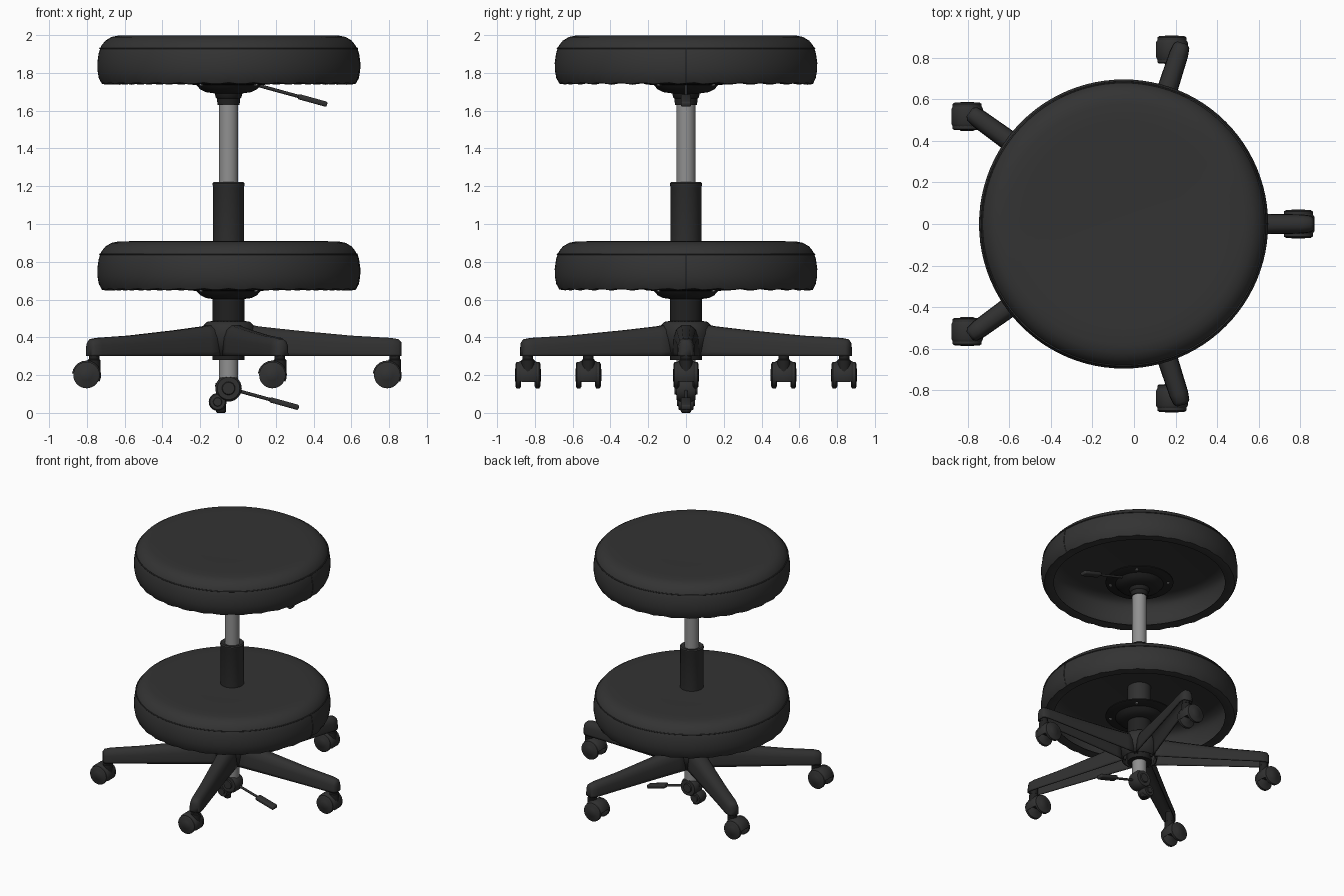
import bpy, bmesh, math
from mathutils import Vector, Matrix

cube = bpy.data.objects.get("Cube")
if cube:
    bpy.data.objects.remove(cube, do_unlink=True)

AXIS = -0.05  # x of the central column


def material(name, value):
    m = bpy.data.materials.new(name)
    m.use_nodes = True
    col = (value, value, value, 1)
    m.diffuse_color = col
    m.node_tree.nodes["Principled BSDF"].inputs["Base Color"].default_value = col
    return m


UPHOLSTERY = material("charcoal upholstery", 0.033)
PLASTIC = material("dark grey plastic", 0.03)
BLACK = material("black fittings", 0.015)
METAL = material("grey metal", 0.28)


def finish(name, bm, mat, loc=(0, 0, 0), angle=40):
    bmesh.ops.recalc_face_normals(bm, faces=bm.faces)
    me = bpy.data.meshes.new(name)
    bm.to_mesh(me)
    bm.free()
    ob = bpy.data.objects.new(name, me)
    bpy.context.collection.objects.link(ob)
    ob.location = loc
    me.materials.append(mat)
    bpy.ops.object.select_all(action='DESELECT')
    ob.select_set(True)
    bpy.context.view_layer.objects.active = ob
    bpy.ops.object.shade_smooth_by_angle(angle=math.radians(angle))
    return ob


def lathe_bm(profile, steps=32):
    """Turn (radius, z) points around the z axis."""
    bm = bmesh.new()
    vs = [bm.verts.new((r, 0, z)) for r, z in profile]
    es = [bm.edges.new(pair) for pair in zip(vs, vs[1:])]
    bmesh.ops.spin(bm, geom=vs + es, cent=(0, 0, 0), axis=(0, 0, 1),
                   angle=math.tau, steps=steps, use_duplicate=False)
    bmesh.ops.remove_doubles(bm, verts=bm.verts, dist=0.0001)
    return bm


def lathe(name, profile, mat, loc=(AXIS, 0, 0), steps=32):
    return finish(name, lathe_bm(profile, steps), mat, loc)


def tube(name, points, radius, mat, loc=(AXIS, 0, 0), cyclic=False):
    """Round bar along a path."""
    cu = bpy.data.curves.new(name, 'CURVE')
    cu.dimensions = '3D'
    cu.bevel_depth = radius
    cu.bevel_resolution = 2
    cu.use_fill_caps = True
    sp = cu.splines.new('POLY')
    sp.points.add(len(points) - 1)
    for p, co in zip(sp.points, points):
        p.co = (*co, 1)
    sp.use_cyclic_u = cyclic
    ob = bpy.data.objects.new(name, cu)
    ob.location = loc
    cu.materials.append(mat)
    bpy.context.collection.objects.link(ob)
    return ob


def block(name, size, loc, mat, bevel, tilt=0):
    bm = bmesh.new()
    bmesh.ops.create_cube(bm, size=1, matrix=Matrix.Diagonal((*size, 1)))
    bmesh.ops.bevel(bm, geom=bm.edges[:], offset=bevel, segments=3,
                    profile=0.5, affect='EDGES')
    ob = finish(name, bm, mat, loc)
    ob.rotation_euler.y = tilt
    return ob


def thicken(ob, depth):
    mod = ob.modifiers.new("shell", 'SOLIDIFY')
    mod.thickness = depth
    mod.offset = -1


# Seats: hollow cushion, piping, side seam, mounting plate
def seat(prefix, z):
    outer = [(0, 0.247), (0.3, 0.25), (0.5, 0.256), (0.58, 0.255), (0.62, 0.247),
             (0.652, 0.228), (0.672, 0.203), (0.68, 0.185), (0.688, 0.16),
             (0.695, 0.11), (0.694, 0.07), (0.687, 0.03), (0.672, 0.002), (0.645, -0.002)]
    lip = [(0.605, 0.006), (0.61, 0.014), (0.65, 0.016)]
    inner = [(r - 0.014, h - 0.005) for r, h in outer[10:4:-1]]
    ceiling = [(0.58, 0.238), (0, 0.235)]
    bm = lathe_bm(outer + lip + inner + ceiling, 96)
    for v in bm.verts:  # gathered fabric along the bottom edge
        if v.co.z < 0.004 and v.co.xy.length > 0.63:
            a = math.atan2(v.co.y, v.co.x)
            v.co.z += 0.004 * math.sin(31 * a)
    finish(prefix + "_cushion", bm, UPHOLSTERY, (AXIS, 0, z))
    ring = [(0.681 * math.cos(math.tau * i / 96), 0.681 * math.sin(math.tau * i / 96), 0.187)
            for i in range(96)]
    tube(prefix + "_piping", ring, 0.004, UPHOLSTERY, (AXIS, 0, z), True)
    tube(prefix + "_side_seam", [(r, 0, h) for r, h in outer[7:13]], 0.003,
         UPHOLSTERY, (AXIS, 0, z))
    lathe(prefix + "_mounting_plate",
          [(0, 0.014), (0.24, 0.012), (0.24, 0.004), (0.21, -0.004), (0.17, -0.008),
           (0.15, -0.03), (0.12, -0.045), (0.07, -0.052), (0, -0.052)],
          BLACK, (AXIS, 0, z), 48)
    for i in range(4):
        a = math.tau * (i + 0.5) / 4
        lathe(prefix + "_plate_screw", [(0.01, 0.005), (0.01, -0.01), (0, -0.013)], METAL,
              (AXIS + 0.205 * math.cos(a), 0.205 * math.sin(a), z), 12)


seat("upper_seat", 1.743)
seat("lower_seat", 0.653)

# Column
lathe("seat_collar", [(0.075, 1.70), (0.068, 1.67), (0.062, 1.665), (0.058, 1.63), (0, 1.63)], BLACK)
lathe("gas_rod", [(0, 1.68), (0.051, 1.68), (0.051, 0.16), (0, 0.16)], METAL)
lathe("upper_sleeve", [(0.05, 1.215), (0.078, 1.222), (0.085, 1.215), (0.085, 1.205),
                       (0.082, 1.2), (0.084, 0.64)], PLASTIC)
lathe("lower_sleeve", [(0.085, 0.64), (0.085, 0.28), (0.05, 0.28)], BLACK)
thicken(lathe("base_hub", [(0.085, 0.487), (0.115, 0.482), (0.135, 0.46), (0.14, 0.42),
                           (0.125, 0.30)], PLASTIC), 0.008)


# Height levers
def lever(name, x, z):
    tube(name + "_rod", [(-0.02, 0, 0.01), (0.29, 0, -0.075)], 0.009, PLASTIC, (x, 0, z))
    centre = Vector((x + 0.345, 0, z - 0.091))
    block(name + "_grip", (0.16, 0.055, 0.028), centre, PLASTIC, 0.009, 0.27)


lever("upper_lever", 0.05, 1.745)
lever("lower_lever", -0.10, 0.14)


# Five tapered legs: hollow loft, open underneath
def leg(angle):
    stations = [(0.07, 0.07, 0.475), (0.16, 0.066, 0.458), (0.35, 0.059, 0.437),
                (0.65, 0.05, 0.409), (0.86, 0.046, 0.397), (0.90, 0.04, 0.39), (0.915, 0.026, 0.375)]
    outline = [(-1, 0), (-1, 0.15), (-0.95, 0.6), (-0.75, 0.86), (-0.35, 1),
               (0.35, 1), (0.75, 0.86), (0.95, 0.6), (1, 0.15), (1, 0)]
    bm = bmesh.new()
    rings = [[bm.verts.new((r, w * u, 0.30 + (top - 0.30) * v)) for u, v in outline]
             for r, w, top in stations]
    for a, b in zip(rings, rings[1:]):
        for i in range(len(outline) - 1):
            bm.faces.new((a[i], a[i + 1], b[i + 1], b[i]))
    bm.faces.new(rings[-1])
    ob = finish("base_leg", bm, PLASTIC, (AXIS, 0, 0), 50)
    thicken(ob, 0.008)
    ob.rotation_euler.z = angle


# Twin-wheel caster trailing toward -x
def wheel(name, x, y, z, half, radius):
    prof = [(0, -half), (radius * 0.45, -half), (radius * 0.5, -half * 0.85),
            (radius * 0.85, -half * 0.85), (radius, -half * 0.5), (radius, half * 0.5),
            (radius * 0.85, half * 0.85), (radius * 0.5, half * 0.85),
            (radius * 0.45, half), (0, half)]
    ob = lathe(name, prof, PLASTIC, (x, y, z), 28)
    ob.rotation_euler.x = math.pi / 2


def hood(x, y, z):
    """Arched cover over the wheels."""
    bm = bmesh.new()
    rows = []
    for i in range(13):
        a = math.radians(-10 + 200 * i / 12)
        rows.append([bm.verts.new((r * math.cos(a), w, r * math.sin(a)))
                     for w, r in ((-0.064, 0.05), (-0.058, 0.064), (-0.035, 0.077),
                                  (0.035, 0.077), (0.058, 0.064), (0.064, 0.05))])
    for a, b in zip(rows, rows[1:]):
        for i in range(5):
            bm.faces.new((a[i], a[i + 1], b[i + 1], b[i]))
    ob = finish("caster_hood", bm, PLASTIC, (x, y, z), 50)
    ob.rotation_euler.y = 0.3


def caster(x, y):
    for side in (-1, 1):
        wheel("caster_wheel", x - 0.04, y + side * 0.051, 0.2, 0.018, 0.07)
    hood(x - 0.04, y, 0.2)
    block("caster_fork", (0.085, 0.07, 0.05), (x - 0.035, y, 0.225), BLACK, 0.012)
    lathe("caster_stem", [(0.028, 0.36), (0.028, 0.285), (0.034, 0.28), (0.034, 0.2), (0, 0.2)],
          BLACK, (x, y, 0), 20)


for k in range(5):
    ang = math.tau * k / 5
    leg(ang)
    caster(AXIS + 0.88 * math.cos(ang), 0.88 * math.sin(ang))

# Release mechanism under the column
wheel("release_drum", AXIS, 0, 0.13, 0.06, 0.07)
wheel("release_cap", -0.108, 0, 0.058, 0.048, 0.047)
lathe("release_stem", [(0, 0.1), (0.026, 0.1), (0.026, 0.005), (0.02, 0), (0, 0)],
      BLACK, (-0.09, 0, 0), 20)
